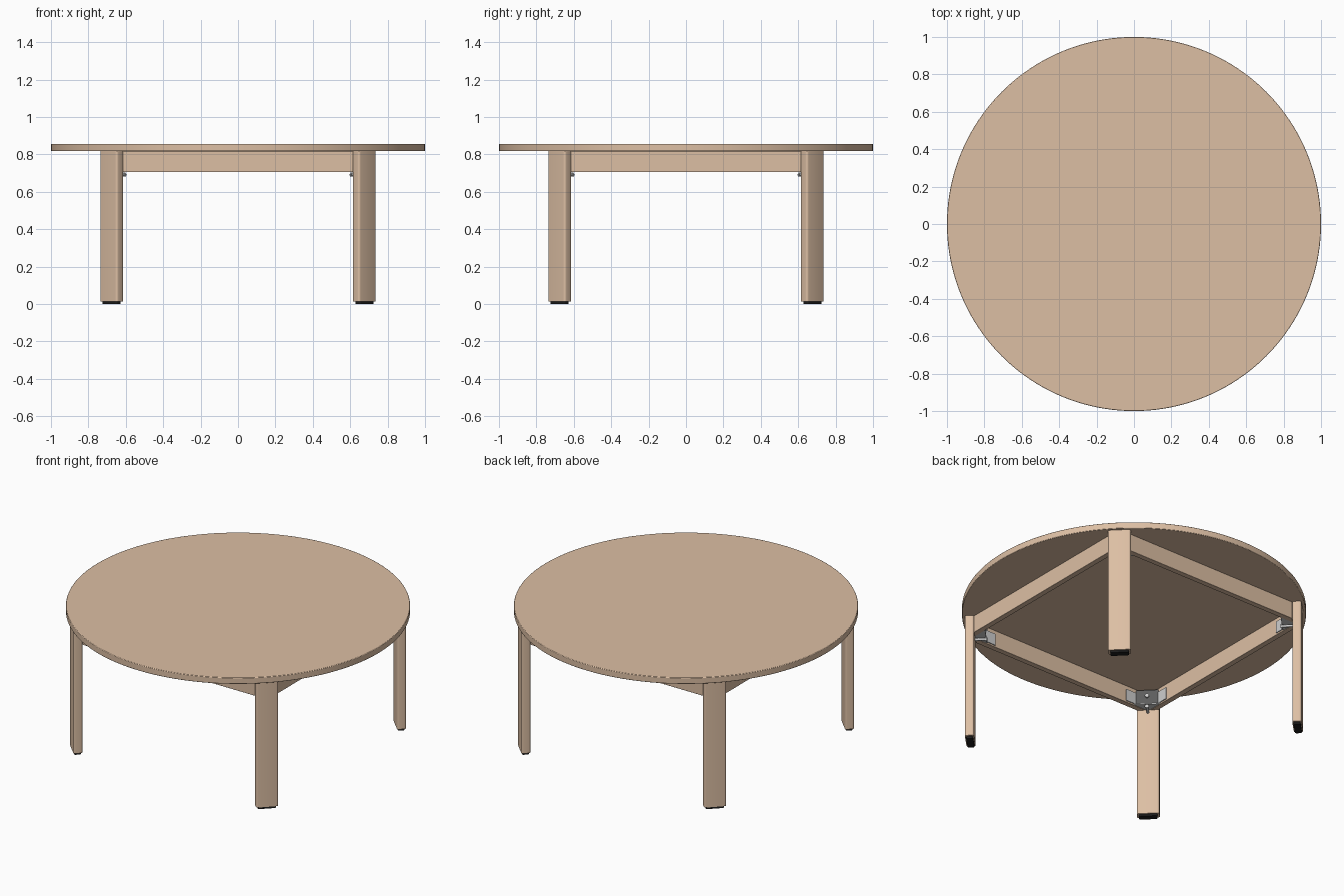
import bpy, bmesh, math
from mathutils import Matrix, Vector

cube = bpy.data.objects.get("Cube")
if cube:
    bpy.data.objects.remove(cube, do_unlink=True)


def material(name, rgb):
    m = bpy.data.materials.new(name)
    m.use_nodes = True
    m.diffuse_color = (*rgb, 1)
    m.node_tree.nodes["Principled BSDF"].inputs["Base Color"].default_value = (*rgb, 1)
    return m


wood = material("light wood", (0.72, 0.52, 0.37))
black = material("black rubber", (0.012, 0.012, 0.012))
steel = material("light steel", (0.62, 0.62, 0.62))
dark_steel = material("dark steel", (0.11, 0.11, 0.11))

UNDER = 0.817      # underside of the top
LEG_R = 0.955      # distance of the leg centres from the middle
LEG_W, LEG_T = 0.132, 0.054
FACE_R = LEG_R - LEG_T / 2   # inner face of the legs


def finish(name, bm, mat, matrix, bevel=0.0, segments=3):
    bmesh.ops.recalc_face_normals(bm, faces=bm.faces)
    mesh = bpy.data.meshes.new(name)
    bm.to_mesh(mesh)
    bm.free()
    mesh.materials.append(mat)
    ob = bpy.data.objects.new(name, mesh)
    ob.matrix_world = matrix
    bpy.context.collection.objects.link(ob)
    if bevel:
        mod = ob.modifiers.new("Rounded edges", "BEVEL")
        mod.width, mod.segments = bevel, segments
    bpy.ops.object.select_all(action="DESELECT")
    ob.select_set(True)
    bpy.context.view_layer.objects.active = ob
    bpy.ops.object.shade_smooth_by_angle(angle=math.radians(35))
    return ob


def prism(name, outline, z0, z1, mat, matrix, bevel=0.0):
    """Extrude a flat outline from z0 up to z1."""
    bm = bmesh.new()
    face = bm.faces.new([bm.verts.new((x, y, z0)) for x, y in outline])
    out = bmesh.ops.extrude_face_region(bm, geom=[face])
    verts = [v for v in out["geom"] if isinstance(v, bmesh.types.BMVert)]
    bmesh.ops.translate(bm, verts=verts, vec=(0, 0, z1 - z0))
    return finish(name, bm, mat, matrix, bevel)


def rounded_block(x, w, d, r):
    """Rectangle outline with rounded corners, centred on (x, 0)."""
    pts = []
    for i, (sx, sy) in enumerate([(1, 1), (-1, 1), (-1, -1), (1, -1)]):
        for k in range(5):
            a = math.pi / 2 * (i + k / 4)
            pts.append((x + sx * (d / 2 - r) + r * math.cos(a),
                        sy * (w / 2 - r) + r * math.sin(a)))
    return pts


def cylinder(name, radius, depth, mat, matrix, sides, bevel=0.0):
    bm = bmesh.new()
    bmesh.ops.create_cone(bm, cap_ends=True, segments=sides, radius1=radius,
                          radius2=radius, depth=depth)
    return finish(name, bm, mat, matrix, bevel, 2)


# Round top
cylinder("table_top", 1.0, 0.857 - UNDER, wood,
         Matrix.Translation((0, 0, (0.857 + UNDER) / 2)), 160, 0.003)

corners = ["back_left", "back_right", "front_right", "front_left"]
sides = ["left", "back", "right", "front"]

for i in range(4):
    # Local +x points outward through the leg
    turn = Matrix.Rotation(math.pi / 4 + i * math.pi / 2, 4, "Z")
    tag = corners[i]

    # Leg and its foot pad
    prism(tag + "_leg", rounded_block(LEG_R, LEG_W, LEG_T, 0.012),
          0.014, UNDER, wood, turn)
    prism(tag + "_foot_pad", rounded_block(LEG_R, LEG_W - 0.024, LEG_T - 0.014, 0.01),
          0.0, 0.014, black, turn)

    # Corner bracket: upright plate, lower tray and side ears
    prism(tag + "_bracket_plate", [(0.872, -0.066), (0.878, -0.066),
                                   (0.878, 0.066), (0.872, 0.066)],
          0.715, 0.808, dark_steel, turn)
    prism(tag + "_bracket_tray", [(0.862, -0.075), (FACE_R, -0.03),
                                  (FACE_R, 0.03), (0.862, 0.075)],
          0.708, 0.716, steel, turn)
    for s in (-1, 1):
        ear = [(0.822, s * 0.118), (0.872, s * 0.068),
               (0.868, s * 0.064), (0.818, s * 0.114)]
        prism(tag + "_bracket_ear", ear, 0.715, 0.79, steel, turn)

    # Bolts running into the leg
    for z in (0.692, 0.765):
        along = Matrix.Translation((0.895, 0, z)) @ Matrix.Rotation(math.pi / 2, 4, "Y")
        cylinder(tag + "_bolt", 0.008, 0.07, steel, turn @ along, 12)
        head = Matrix.Translation((0.862, 0, z)) @ Matrix.Rotation(math.pi / 2, 4, "Y")
        cylinder(tag + "_bolt_head", 0.013, 0.012, steel, turn @ head, 6)

    # Rail between two legs, mitred against their inner faces
    inner, outer = 0.665, 0.7
    reach = FACE_R * math.sqrt(2)
    outline = [(inner, -(reach - inner)), (outer, -(reach - outer)),
               (outer, reach - outer), (inner, reach - inner)]
    prism(sides[i] + "_rail", outline, 0.705, UNDER, wood,
          Matrix.Rotation(i * math.pi / 2, 4, "Z"), 0.003)
